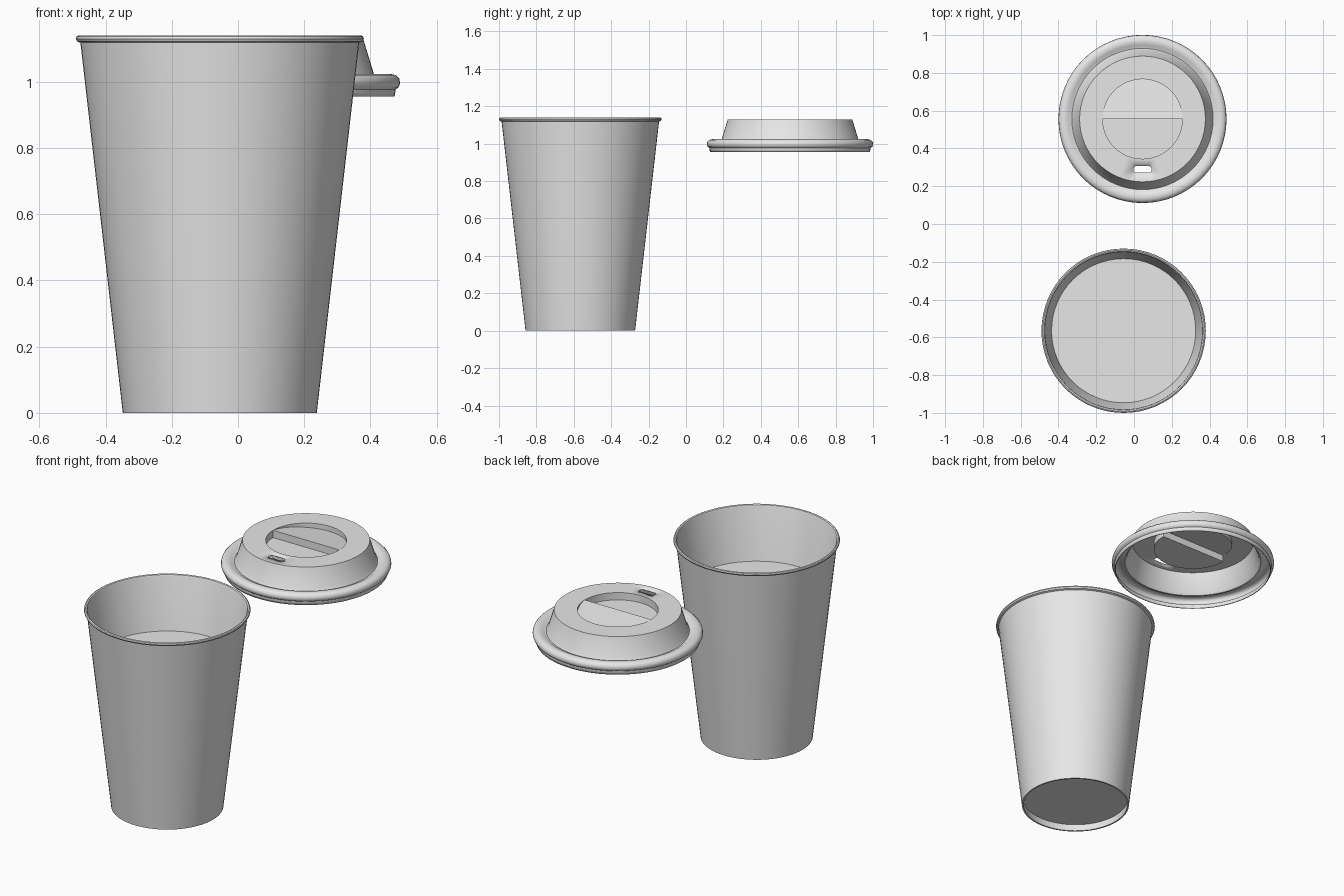
import bpy, bmesh
from math import sin, cos, pi, radians
from mathutils import Vector

cube = bpy.data.objects.get("Cube")
if cube:
    bpy.data.objects.remove(cube, do_unlink=True)

SEGMENTS = 64
CUP_CENTRE = (-0.055, -0.565, 0)
LID_CENTRE = (0.045, 0.556, 0)

grey = bpy.data.materials.new("plain_grey")
grey.use_nodes = True
grey.diffuse_color = (0.8, 0.8, 0.8, 1)
grey.node_tree.nodes["Principled BSDF"].inputs["Base Color"].default_value = grey.diffuse_color


def ring(bm, radius, z):
    """Circle of vertices, or a single vertex on the axis."""
    if radius == 0:
        return [bm.verts.new((0, 0, z))]
    turns = [2 * pi * i / SEGMENTS for i in range(SEGMENTS)]
    return [bm.verts.new((radius * cos(t), radius * sin(t), z)) for t in turns]


def lathe(bm, profile):
    """Revolve (radius, z) points around the axis and return the rings."""
    rings = [ring(bm, r, z) for r, z in profile]
    for a, b in zip(rings, rings[1:]):
        for i in range(SEGMENTS):
            j = (i + 1) % SEGMENTS
            corners = [a[i % len(a)], a[j % len(a)], b[j % len(b)], b[i % len(b)]]
            bm.faces.new(list(dict.fromkeys(corners)))
    return rings


def loop_edges(bm, verts):
    pairs = zip(verts, verts[1:] + verts[:1])
    return [bm.edges.get(p) or bm.edges.new(p) for p in pairs]


def finish(bm, name, centre):
    mesh = bpy.data.meshes.new(name)
    bm.to_mesh(mesh)
    bm.free()
    mesh.materials.append(grey)
    obj = bpy.data.objects.new(name, mesh)
    obj.location = centre
    bpy.context.collection.objects.link(obj)
    bpy.ops.object.select_all(action="DESELECT")
    obj.select_set(True)
    bpy.context.view_layer.objects.active = obj
    bpy.ops.object.shade_smooth_by_angle(angle=radians(40))
    return obj


# Cup: recessed base, tapered thin wall and rolled rim
bm = bmesh.new()
lathe(bm, [(0, 0.04), (0.287, 0.04), (0.284, 0), (0.293, 0), (0.421, 1.118),
           (0.431, 1.122), (0.435, 1.13), (0.433, 1.137), (0.427, 1.14),
           (0.42, 1.137), (0.416, 1.128), (0.291, 0.05), (0, 0.05)])
bmesh.ops.recalc_face_normals(bm, faces=bm.faces)
finish(bm, "cup", CUP_CENTRE)

# Drink surface near the top of the cup
bm = bmesh.new()
bm.faces.new(ring(bm, 0.384, 0.83))
finish(bm, "drink_surface", CUP_CENTRE)

# Lid skirt: lower lip, rounded bead, shallow groove and sloping wall
TOP = 1.13
bm = bmesh.new()
skirt = lathe(bm, [(0.428, 0.955), (0.43, 0.968), (0.431, 0.977), (0.44, 0.983),
                   (0.445, 0.996), (0.442, 1.01), (0.432, 1.02), (0.415, 1.024),
                   (0.395, 1.02), (0.383, 1.012), (0.374, 1.01), (0.366, 1.022),
                   (0.333, TOP)])

# Lid top: flat plate with a round opening and a rounded sip slot
opening = ring(bm, 0.211, TOP)
slot = []
for k in range(4):
    mid = radians(45 + 90 * k)
    sx = 1 if cos(mid) > 0 else -1
    sy = 1 if sin(mid) > 0 else -1
    for step in range(5):
        t = radians(90 * k + 22.5 * step)
        slot.append(bm.verts.new((sx * 0.035 + 0.012 * cos(t),
                                  -0.267 + sy * 0.005 + 0.012 * sin(t), TOP)))
edges = [e for loop in (skirt[-1], opening, slot) for e in loop_edges(bm, loop)]
bmesh.ops.triangle_fill(bm, edges=edges, use_beauty=True, normal=Vector((0, 0, 1)))

# Recess: the back half slopes down from the middle, the front half sits lower
half = SEGMENTS // 2
back_rim = opening[:half + 1]
front_rim = opening[half:] + opening[:1]


def drop(v, depth):
    return bm.verts.new(v.co - Vector((0, 0, depth)))


back = [drop(v, 0.03 * v.co.y / 0.211) for v in back_rim[1:-1]]
back = [back_rim[0]] + back + [back_rim[-1]]
front = [drop(v, 0.042) for v in front_rim]
for rim, floor in ((back_rim, back), (front_rim, front)):
    bm.faces.new(floor)
    for i in range(half):
        corners = [rim[i], rim[i + 1], floor[i + 1], floor[i]]
        bm.faces.new(list(dict.fromkeys(corners)))
bm.faces.new([back[0], back[-1], front[0], front[-1]])

bmesh.ops.recalc_face_normals(bm, faces=bm.faces)
plate = max(bm.faces, key=lambda f: f.calc_center_median().z)
if plate.normal.z < 0:
    bmesh.ops.reverse_faces(bm, faces=bm.faces)
lid = finish(bm, "lid", LID_CENTRE)
shell = lid.modifiers.new("thin_shell", "SOLIDIFY")
shell.thickness = 0.005
shell.offset = -1
